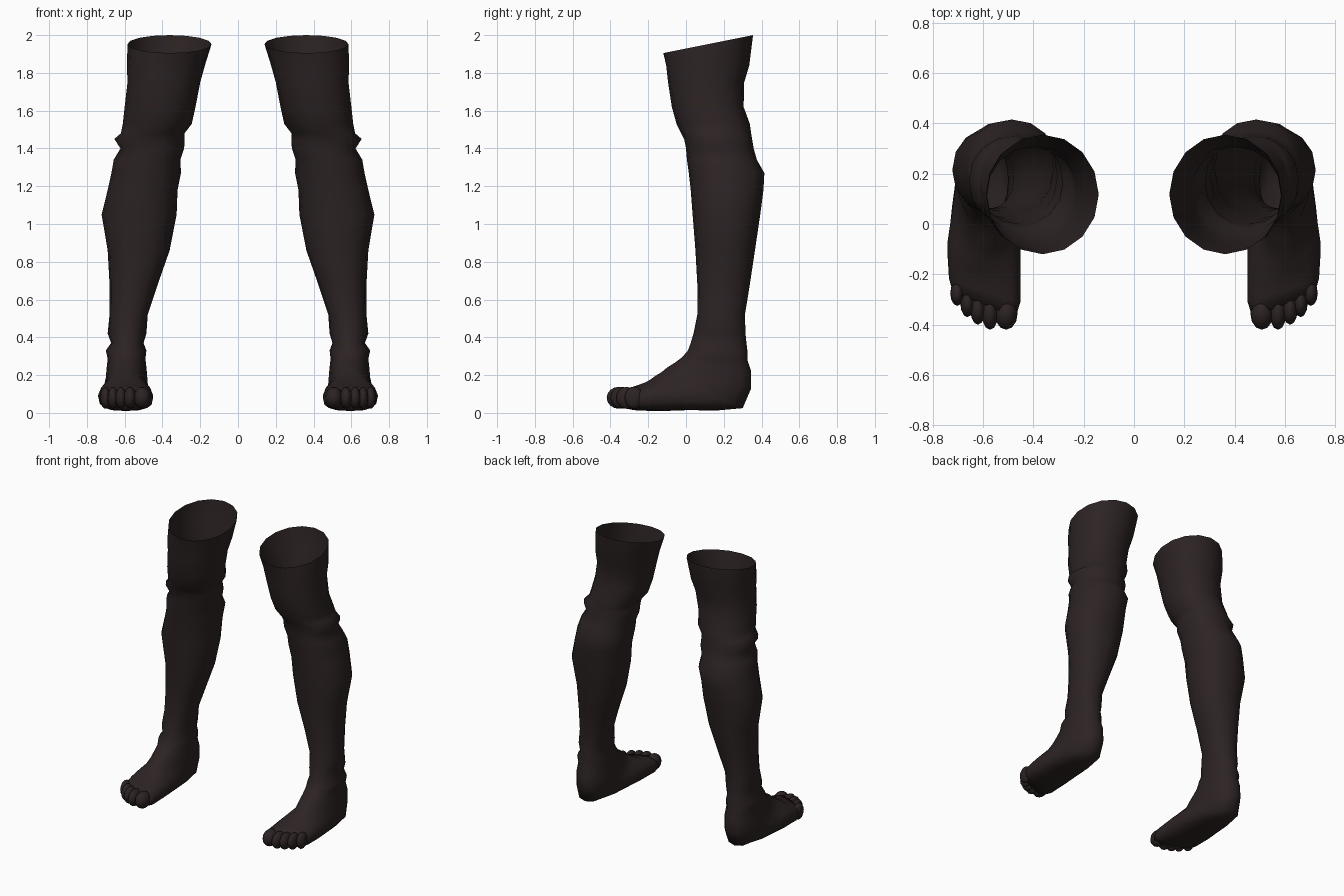
import bpy
import bmesh
import math
from mathutils import Matrix, Vector

cube = bpy.data.objects.get("Cube")
if cube:
    bpy.data.objects.remove(cube, do_unlink=True)

SIDES = 16


def make_material(name, rgb):
    mat = bpy.data.materials.new(name)
    mat.use_nodes = True
    color = (*rgb, 1.0)
    mat.diffuse_color = color
    bsdf = mat.node_tree.nodes["Principled BSDF"]
    bsdf.inputs["Base Color"].default_value = color
    bsdf.inputs["Roughness"].default_value = 0.8
    return mat


DARK_BROWN = make_material("dark_brown_fabric", (0.026, 0.017, 0.017))

# Leg sections from the rim down: height, inner x, outer x, front y, back y
LEG = [
    (1.84, 0.175, 0.588, -0.105, 0.335),
    (1.75, 0.20, 0.585, -0.095, 0.308),
    (1.62, 0.225, 0.60, -0.075, 0.305),
    (1.53, 0.245, 0.61, -0.05, 0.338),
    (1.48, 0.283, 0.62, -0.025, 0.345),
    (1.45, 0.283, 0.655, -0.01, 0.35),
    (1.40, 0.285, 0.622, 0.0, 0.358),
    (1.34, 0.305, 0.658, 0.005, 0.375),
    (1.27, 0.302, 0.67, 0.015, 0.415),
    (1.18, 0.32, 0.69, 0.025, 0.41),
    (1.05, 0.325, 0.722, 0.035, 0.393),
    (0.86, 0.362, 0.69, 0.05, 0.365),
    (0.68, 0.425, 0.68, 0.06, 0.338),
    (0.52, 0.478, 0.68, 0.06, 0.312),
    (0.42, 0.485, 0.69, 0.04, 0.315),
    (0.37, 0.50, 0.672, 0.025, 0.32),
]

# Foot sections: inner x, outer x, upper y, upper z, sole y, sole z
FOOT = [
    (0.485, 0.70, 0.01, 0.33, 0.325, 0.33),
    (0.49, 0.69, -0.02, 0.295, 0.325, 0.28),
    (0.485, 0.695, -0.06, 0.265, 0.345, 0.22),
    (0.48, 0.70, -0.10, 0.24, 0.345, 0.13),
    (0.475, 0.715, -0.13, 0.215, 0.30, 0.025),
    (0.46, 0.73, -0.17, 0.195, 0.15, 0.012),
    (0.45, 0.74, -0.21, 0.175, 0.0, 0.015),
    (0.45, 0.74, -0.25, 0.16, -0.15, 0.01),
    (0.45, 0.735, -0.31, 0.14, -0.30, 0.012),
    (0.47, 0.72, -0.37, 0.125, -0.37, 0.025),
]

# Toes from big to little: x, y, half width, half length
TOES = [
    (0.508, -0.355, 0.046, 0.065),
    (0.572, -0.355, 0.033, 0.065),
    (0.62, -0.34, 0.03, 0.06),
    (0.662, -0.315, 0.028, 0.055),
    (0.702, -0.275, 0.028, 0.05),
]


def soft_power(value, power):
    return math.copysign(abs(value) ** power, value)


def section(bm, x_in, x_out, front, back, power=1.0, taper=0.0, skew=0.0):
    """Ring of vertices spanning a front (y, z) and a back (y, z) point."""
    ring = []
    for i in range(SIDES):
        angle = math.tau * i / SIDES
        across = soft_power(math.cos(angle), power)
        along = soft_power(math.sin(angle), power)
        narrow = 1 - taper * max(0, -along)
        x = (x_in + x_out) / 2 + across * narrow * (x_out - x_in) / 2
        t = (along + 1) / 2
        y = front[0] + (back[0] - front[0]) * t + skew * (x - x_in)
        z = front[1] + (back[1] - front[1]) * t
        ring.append(bm.verts.new((x, y, z)))
    return ring


def finish(bm, name, side):
    if side < 0:
        bmesh.ops.scale(bm, vec=(-1, 1, 1), verts=bm.verts)
        bmesh.ops.reverse_faces(bm, faces=bm.faces)
    for face in bm.faces:
        face.smooth = True
    mesh = bpy.data.meshes.new(name)
    bm.to_mesh(mesh)
    bm.free()
    mesh.materials.append(DARK_BROWN)
    obj = bpy.data.objects.new(name, mesh)
    bpy.context.collection.objects.link(obj)


def build_stocking(name, side):
    bm = bmesh.new()
    # Tilted open rim, higher at the back
    rings = [section(bm, 0.14, 0.585, (-0.12, 1.905), (0.355, 2.0))]
    for z, x_in, x_out, front, back in LEG:
        rings.append(section(bm, x_in, x_out, (front, z), (back, z), 0.93))
    # Foot bends forward, its top narrower than the sole
    for i, (x_in, x_out, y_top, z_top, y_sole, z_sole) in enumerate(FOOT):
        t = i / (len(FOOT) - 1)
        rings.append(section(bm, x_in, x_out, (y_top, z_top), (y_sole, z_sole),
                             0.93 - 0.25 * t, 0.3 * min(1, 2 * t) * (1 - t),
                             0.4 * max(0, 2 * t - 1)))
    for upper, lower in zip(rings, rings[1:]):
        for i in range(SIDES):
            j = (i + 1) % SIDES
            bm.faces.new((upper[i], lower[i], lower[j], upper[j]))
    bm.faces.new(list(reversed(rings[-1])))
    finish(bm, name, side)


def build_toes(name, side):
    bm = bmesh.new()
    for x, y, half_width, half_length in TOES:
        place = (Matrix.Translation(Vector((x, y, 0.08)))
                 @ Matrix.Diagonal((half_width, half_length, 0.058, 1)))
        bmesh.ops.create_uvsphere(bm, u_segments=12, v_segments=8,
                                  radius=1, matrix=place)
    finish(bm, name, side)


for label, side in (("left", 1), ("right", -1)):
    build_stocking(label + "_stocking", side)
    build_toes(label + "_toes", side)
